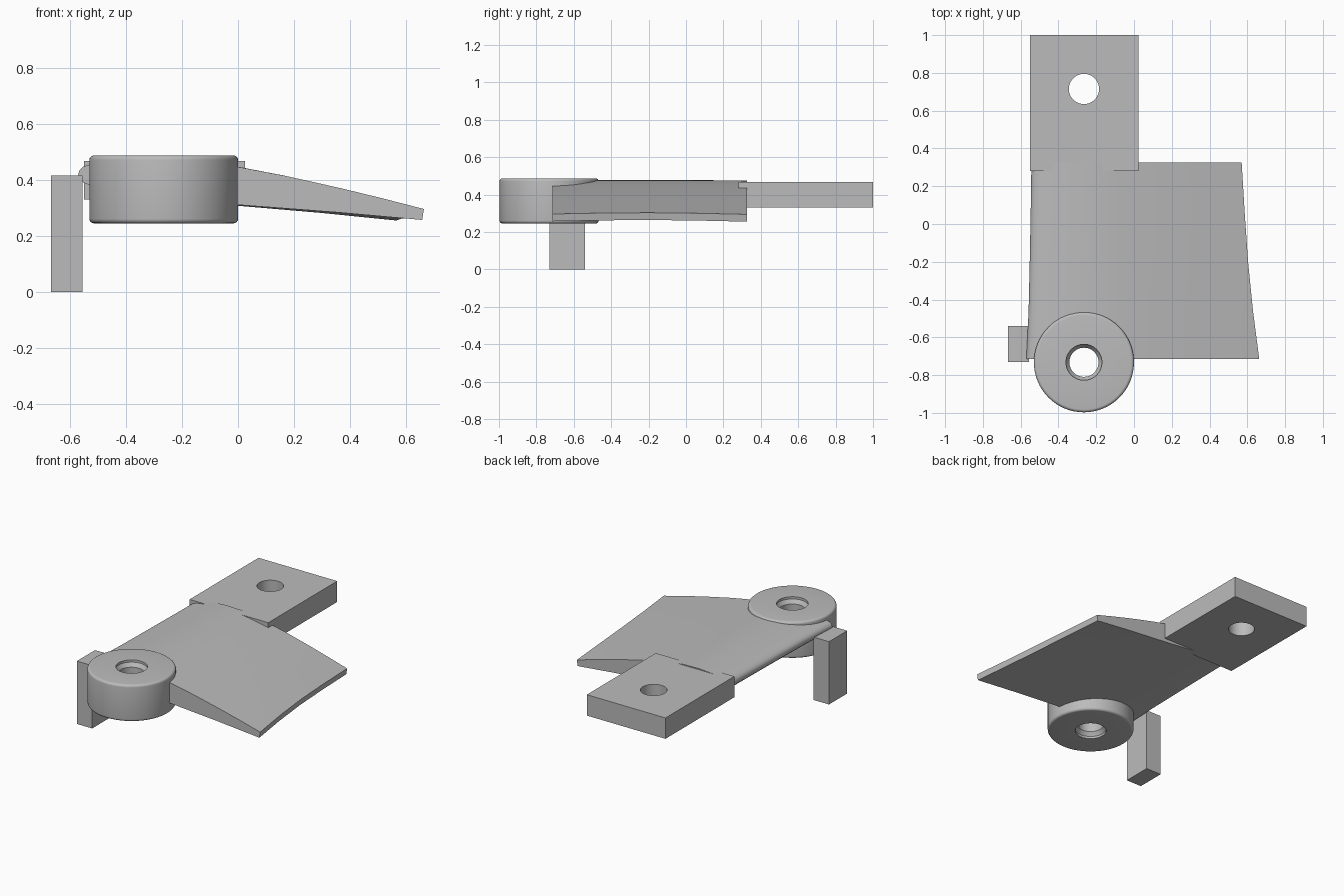
import bpy, bmesh, math

default = bpy.data.objects.get("Cube")
if default:
    bpy.data.objects.remove(default, do_unlink=True)

grey = bpy.data.materials.new("plain grey")
grey.use_nodes = True
grey.diffuse_color = (0.5, 0.5, 0.5, 1)
grey.node_tree.nodes["Principled BSDF"].inputs["Base Color"].default_value = (0.5, 0.5, 0.5, 1)


def finish(name, bm):
    """Turn a bmesh into a named object with the grey material."""
    bmesh.ops.recalc_face_normals(bm, faces=bm.faces)
    mesh = bpy.data.meshes.new(name)
    bm.to_mesh(mesh)
    bm.free()
    mesh.materials.append(grey)
    obj = bpy.data.objects.new(name, mesh)
    bpy.context.collection.objects.link(obj)
    return obj


def activate(obj):
    bpy.ops.object.select_all(action='DESELECT')
    obj.select_set(True)
    bpy.context.view_layer.objects.active = obj


def smooth(obj, degrees=30):
    activate(obj)
    bpy.ops.object.shade_smooth_by_angle(angle=math.radians(degrees))


def block(name, low, high):
    bm = bmesh.new()
    bmesh.ops.create_cube(bm, size=1)
    for v in bm.verts:
        v.co = [a + (c + 0.5) * (b - a) for a, b, c in zip(low, high, v.co)]
    return finish(name, bm)


def lathe(name, profile, centre, steps=64):
    """Spin a closed (radius, height) profile around a vertical axis."""
    bm = bmesh.new()
    rings = []
    for i in range(steps):
        a = 2 * math.pi * i / steps
        rings.append([bm.verts.new((centre[0] + r * math.cos(a),
                                    centre[1] + r * math.sin(a), z)) for r, z in profile])
    n = len(profile)
    for i in range(steps):
        p, q = rings[i], rings[(i + 1) % steps]
        for j in range(n):
            k = (j + 1) % n
            bm.faces.new((p[j], q[j], q[k], p[k]))
    return finish(name, bm)


def drill(obj, centre, radius):
    """Cut a vertical round hole through an object."""
    bm = bmesh.new()
    bmesh.ops.create_cone(bm, cap_ends=True, segments=64, radius1=radius, radius2=radius, depth=2)
    for v in bm.verts:
        v.co.x += centre[0]
        v.co.y += centre[1]
    cutter = finish("hole_cutter", bm)
    cutter.hide_render = True
    mod = obj.modifiers.new("hole", 'BOOLEAN')
    mod.object = cutter
    mod.operation = 'DIFFERENCE'
    mod.solver = 'EXACT'
    activate(obj)
    bpy.ops.object.modifier_apply(modifier="hole")
    bpy.data.objects.remove(cutter, do_unlink=True)


# Mounting plate with a bolt hole
plate = block("mounting_plate", (-0.55, 0.28, 0.33), (0.025, 1.0, 0.468))
drill(plate, (-0.265, 0.715), 0.08)
smooth(plate)

# Square post beside the collar
block("side_post", (-0.667, -0.73, 0), (-0.555, -0.54, 0.415))

# Round collar: rounded outer rim and countersunk bore
collar_at = (-0.265, -0.732)
low, high, outer, bore, rim = 0.245, 0.487, 0.265, 0.077, 0.016
arc = [math.radians(a) for a in range(0, 91, 18)]
upper = [(outer - rim + rim * math.cos(a), high - rim + rim * math.sin(a)) for a in arc]
upper += [(bore + 0.018, high), (bore + 0.018, high - 0.015), (bore, high - 0.04)]
lower = [(r, low + high - z) for r, z in reversed(upper)]
smooth(lathe("collar", upper + lower, collar_at))

# Tapered vane: chord fraction and height along the upper and lower skins
top_skin = [(0, .42), (.004, .435), (.015, .447), (.04, .457), (.1, .468), (.2, .476), (.3, .474),
            (.4, .459), (.48, .442), (.6, .414), (.76, .37), (.88, .334), (1, .296)]
bottom_skin = [(.995, .257), (.75, .284), (.46, .311), (.3, .33), (.2, .344), (.1, .361),
               (.04, .378), (.015, .39), (.004, .403)]
# Each station: y, leading x, trailing x, lift
stations = [(-.715, -.57, .663, 0), (-.46, -.558, .63, .005), (-.2, -.552, .604, .007),
            (.06, -.547, .586, .004), (.325, -.543, .57, -.002)]
bm = bmesh.new()
sections = []
for y, lead, trail, lift in stations:
    sections.append([bm.verts.new((lead + f * (trail - lead), y, z + lift * f))
                     for f, z in top_skin + bottom_skin])
count = len(sections[0])
for a, b in zip(sections, sections[1:]):
    for j in range(count):
        k = (j + 1) % count
        bm.faces.new((a[j], a[k], b[k], b[j]))
bm.faces.new(sections[0])
bm.faces.new(sections[-1])
vane = finish("vane", bm)
drill(vane, collar_at, 0.13)
smooth(vane, 35)
